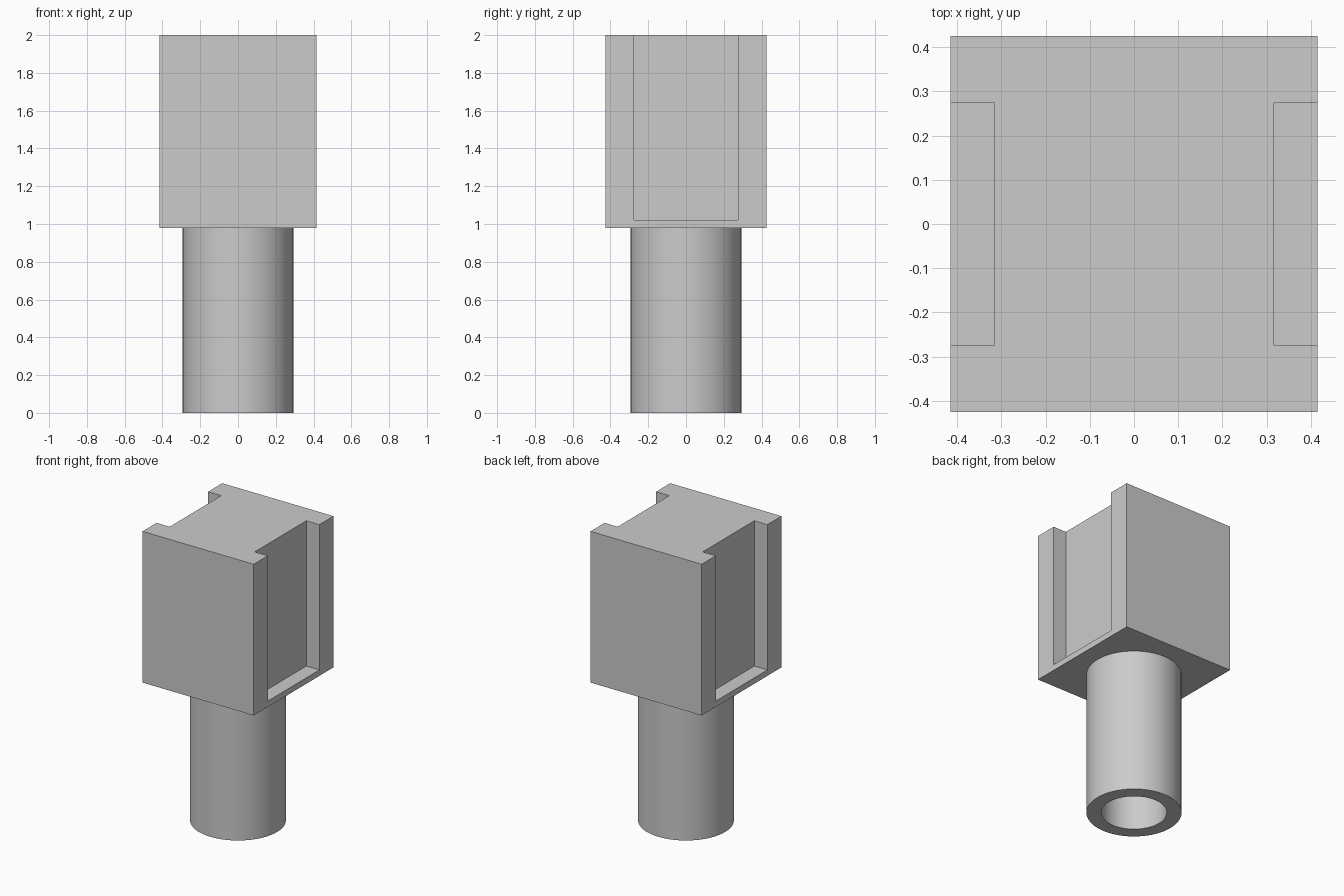
import bpy, bmesh, math
from mathutils import Matrix, Vector

cube = bpy.data.objects.get("Cube")
if cube:
    bpy.data.objects.remove(cube, do_unlink=True)

HALF_X, HALF_Y, TOP = 0.415, 0.425, 2.0
HEAD_BASE, SLOT_BASE = 0.98, 1.02
SLOT_X, SLOT_HALF_Y = 0.317, 0.275
OUTER_R, BORE_R = 0.293, 0.202

grey = bpy.data.materials.new("plain grey")
grey.use_nodes = True
colour = (0.6, 0.6, 0.6, 1)
grey.diffuse_color = colour
grey.node_tree.nodes["Principled BSDF"].inputs["Base Color"].default_value = colour


def add_object(name, bm):
    bmesh.ops.recalc_face_normals(bm, faces=bm.faces)
    mesh = bpy.data.meshes.new(name)
    bm.to_mesh(mesh)
    bm.free()
    mesh.materials.append(grey)
    obj = bpy.data.objects.new(name, mesh)
    bpy.context.collection.objects.link(obj)
    return obj


def add_box(name, low, high):
    low, high = Vector(low), Vector(high)
    bm = bmesh.new()
    place = Matrix.Translation((low + high) / 2) @ Matrix.Diagonal((*(high - low), 1))
    bmesh.ops.create_cube(bm, size=1, matrix=place)
    return add_object(name, bm)


def select_only(obj):
    bpy.ops.object.select_all(action="DESELECT")
    obj.select_set(True)
    bpy.context.view_layer.objects.active = obj


# Square head with a slot, open at the top, in each side
head = add_box("head", (-HALF_X, -HALF_Y, HEAD_BASE), (HALF_X, HALF_Y, TOP))
for name, x0, x1 in (("left", SLOT_X, 0.6), ("right", -0.6, -SLOT_X)):
    cutter = add_box(name + "_slot_cutter", (x0, -SLOT_HALF_Y, SLOT_BASE),
                     (x1, SLOT_HALF_Y, TOP + 0.2))
    cutter.hide_render = True
    cut = head.modifiers.new(name + " slot", "BOOLEAN")
    cut.operation, cut.solver, cut.object = "DIFFERENCE", "EXACT", cutter
    select_only(head)
    bpy.ops.object.modifier_apply(modifier=cut.name)
    bpy.data.objects.remove(cutter, do_unlink=True)

# Hollow round stem: wall profile spun about z, its bore closed by the head
bm = bmesh.new()
profile = [(BORE_R, HEAD_BASE), (BORE_R, 0), (OUTER_R, 0), (OUTER_R, HEAD_BASE)]
verts = [bm.verts.new((r, 0, z)) for r, z in profile]
edges = [bm.edges.new(pair) for pair in zip(verts, verts[1:])]
bmesh.ops.spin(bm, geom=verts + edges, cent=(0, 0, 0), axis=(0, 0, 1),
               angle=math.tau, steps=64, use_merge=True)
bmesh.ops.remove_doubles(bm, verts=bm.verts, dist=0.0001)
stem = add_object("stem", bm)
# Face the outer wall away from the axis
wall = max(stem.data.polygons, key=lambda p: p.center.xy.length)
if wall.normal.xy.dot(wall.center.xy) < 0:
    stem.data.flip_normals()
select_only(stem)
bpy.ops.object.shade_smooth_by_angle(angle=math.radians(30))
